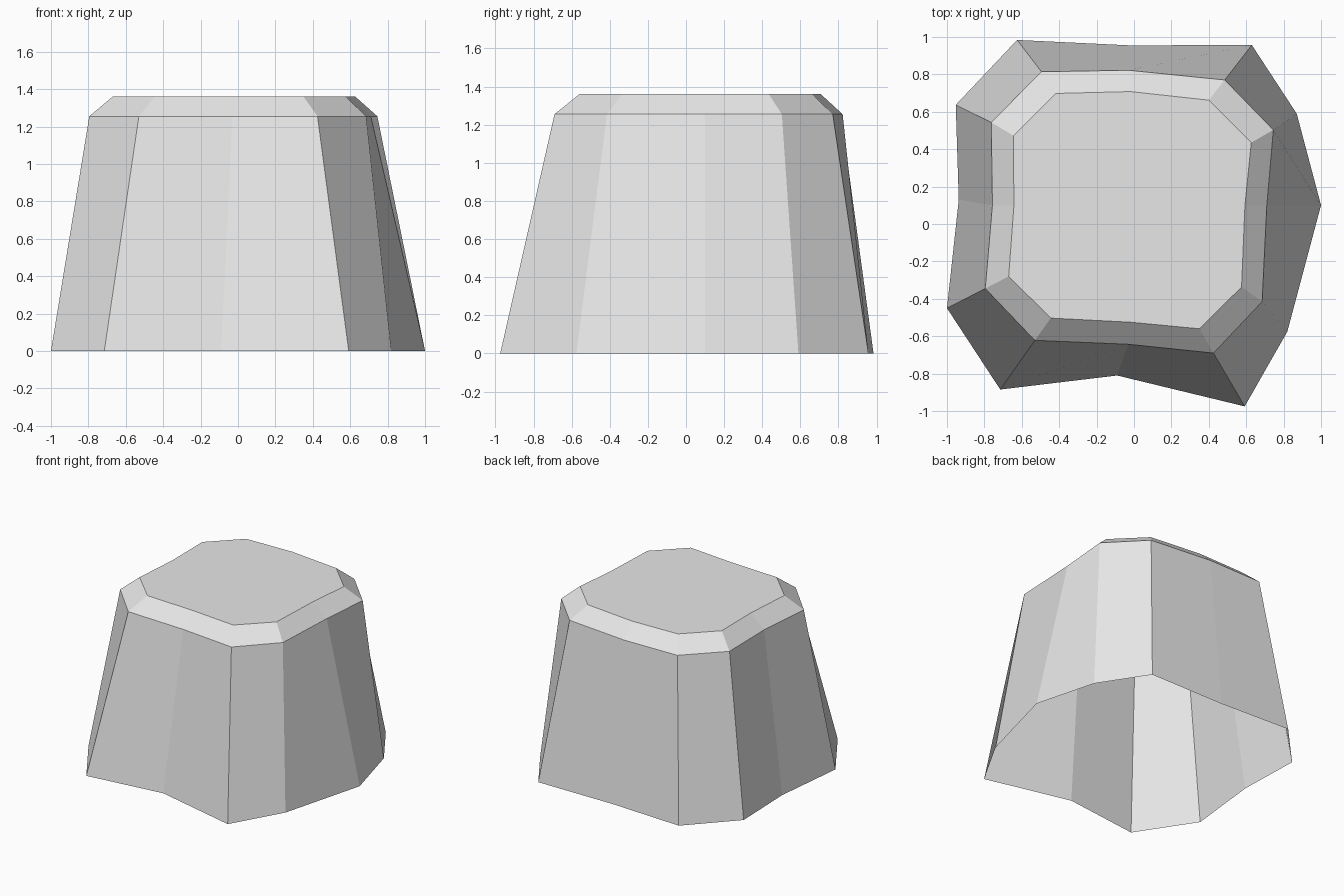
import bpy, bmesh

if "Cube" in bpy.data.objects:
    bpy.data.objects.remove(bpy.data.objects["Cube"])

# Outlines of the tapered block, counter-clockwise from the left front corner
base = [(-1.0, -.45), (-.715, -.885), (-.09, -.81), (.592, -.975),
        (.82, -.575), (1.0, .10), (.87, .59), (.63, .957),
        (-.02, .955), (-.625, .984), (-.953, .637), (-.937, .13)]
shoulder = [(-.795, -.345), (-.53, -.622), (-.03, -.643), (.425, -.69),
            (.685, -.415), (.71, .10), (.745, .503), (.485, .77),
            (-.03, .822), (-.495, .814), (-.763, .543), (-.757, .10)]
rim = [(-.67, -.28), (-.445, -.503), (-.02, -.525), (.35, -.56),
       (.575, -.337), (.593, .10), (.627, .435), (.40, .662),
       (-.02, .708), (-.417, .698), (-.645, .472), (-.642, .10)]

grey = bpy.data.materials.new("plain grey")
grey.diffuse_color = (.8, .8, .8, 1)
grey.use_nodes = True
grey.node_tree.nodes["Principled BSDF"].inputs["Base Color"].default_value = grey.diffuse_color


def loft(name, sections, material):
    """Skin stacked outlines, close the top and leave the underside open."""
    bm = bmesh.new()
    rings = [[bm.verts.new((x, y, z)) for x, y in pts] for pts, z in sections]
    for low, high in zip(rings, rings[1:]):
        for i in range(len(low)):
            j = (i + 1) % len(low)
            bm.faces.new((low[i], low[j], high[j], high[i]))
    bm.faces.new(rings[-1])
    mesh = bpy.data.meshes.new(name)
    bm.to_mesh(mesh)
    bm.free()
    mesh.materials.append(material)
    obj = bpy.data.objects.new(name, mesh)
    bpy.context.collection.objects.link(obj)
    return obj


# Sloping walls, bevelled shoulder and flat top in one open-bottomed shell
loft("tapered_block", [(base, 0), (shoulder, 1.255), (rim, 1.36)], grey)
